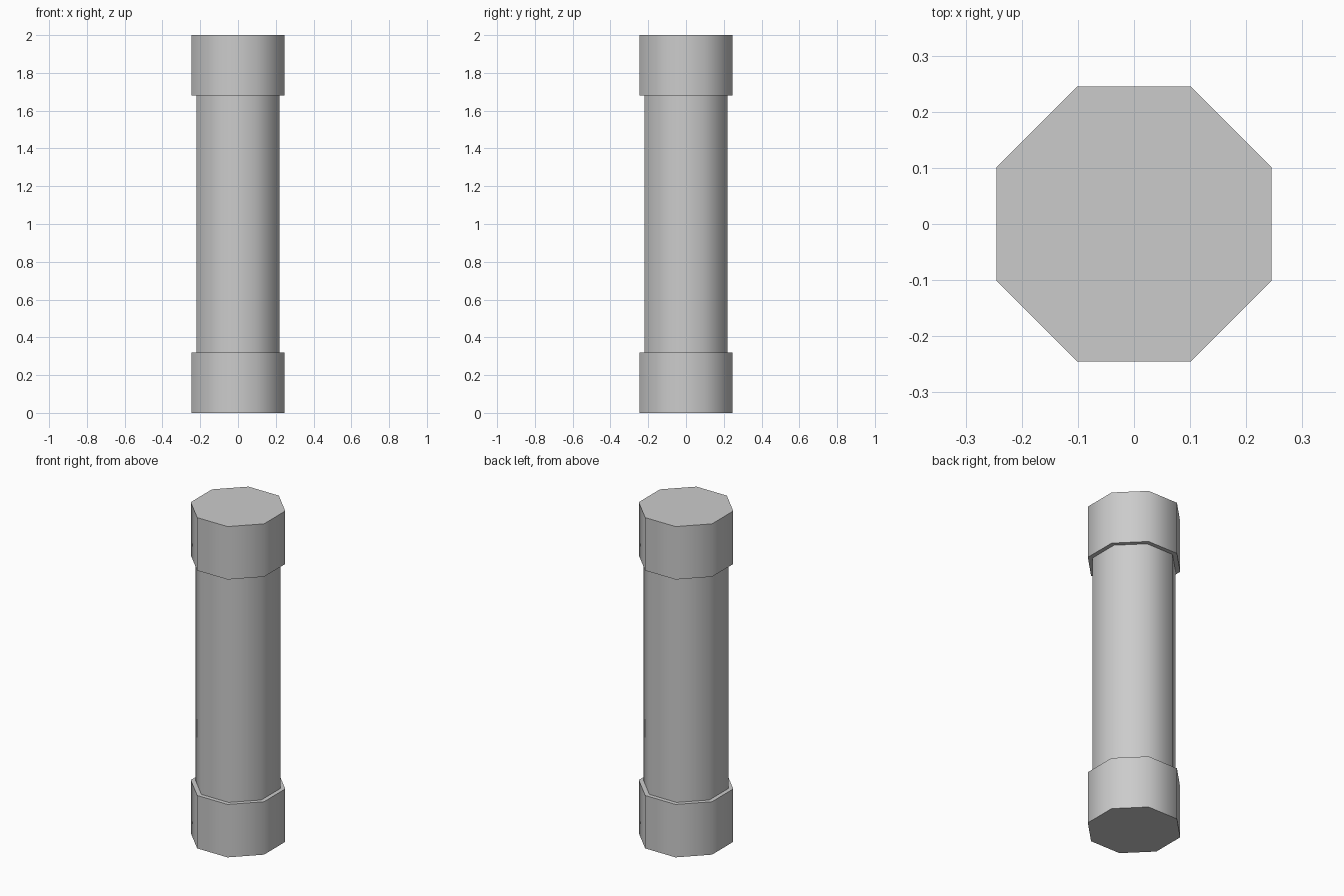
import bpy, bmesh, math

if "Cube" in bpy.data.objects:
    bpy.data.objects.remove(bpy.data.objects["Cube"])

SIDES = 8
# Profile as (distance to flat side, height): lower cap, shaft, upper cap
PROFILE = [(0.245, 0), (0.245, 0.32), (0.22, 0.32),
           (0.22, 1.68), (0.245, 1.68), (0.245, 2)]


def ring(bm, apothem, z):
    r = apothem / math.cos(math.pi / SIDES)
    angles = [(i + 0.5) * 2 * math.pi / SIDES for i in range(SIDES)]
    return [bm.verts.new((r * math.cos(a), r * math.sin(a), z)) for a in angles]


# Octagonal column with thicker end caps
bm = bmesh.new()
rings = [ring(bm, a, z) for a, z in PROFILE]
for low, high in zip(rings, rings[1:]):
    for i in range(SIDES):
        j = (i + 1) % SIDES
        bm.faces.new((low[i], low[j], high[j], high[i]))
bm.faces.new(rings[0][::-1])
bm.faces.new(rings[-1])
mesh = bpy.data.meshes.new("capped_column")
bm.to_mesh(mesh)
bm.free()

column = bpy.data.objects.new("capped_column", mesh)
bpy.context.collection.objects.link(column)
bpy.context.view_layer.objects.active = column
column.select_set(True)

# Smooth around the sides, sharp at the cap rims
bpy.ops.object.shade_smooth_by_angle(angle=math.radians(60))
